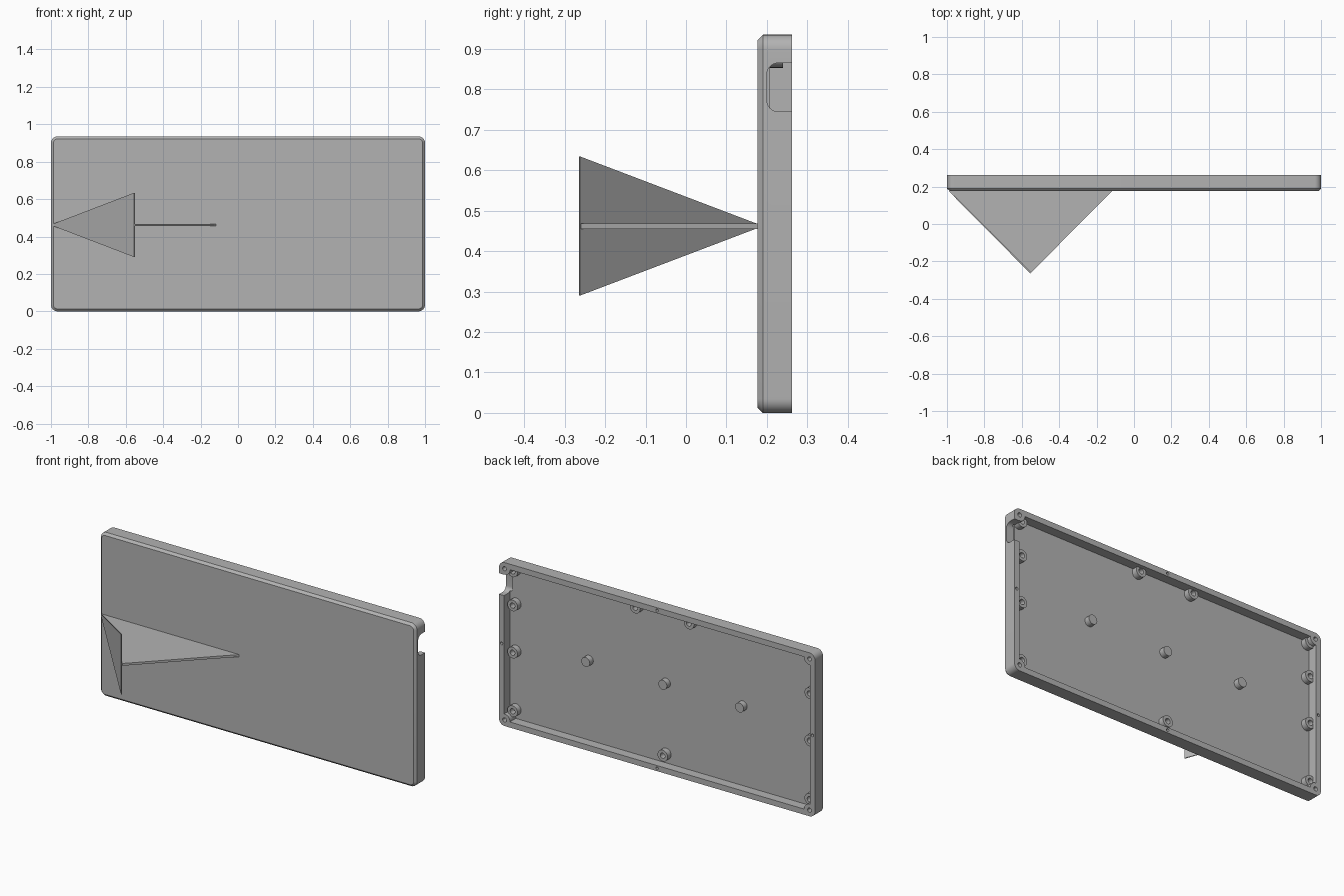
import bpy, bmesh
from math import sin, cos, pi
from mathutils import Vector

if "Cube" in bpy.data.objects:
    bpy.data.objects.remove(bpy.data.objects["Cube"])

GREY = (0.45, 0.45, 0.45, 1)
mat = bpy.data.materials.new("plain_grey")
mat.use_nodes = True
mat.diffuse_color = GREY
mat.node_tree.nodes["Principled BSDF"].inputs["Base Color"].default_value = GREY

FRONT, FLOOR, BACK = 0.177, 0.208, 0.262   # depth levels of the tray
HEIGHT = 0.935
MID = HEIGHT / 2
WALL = 0.032


def loft(name, loops, closed=False):
    """Skin matching point loops; cap both ends, or join last to first."""
    bm = bmesh.new()
    rings = [[bm.verts.new(p) for p in loop] for loop in loops]
    pairs = list(zip(rings, rings[1:]))
    if closed:
        pairs.append((rings[-1], rings[0]))
    else:
        bm.faces.new(rings[0])
        bm.faces.new(rings[-1])
    for a, b in pairs:
        for i in range(len(a)):
            j = (i + 1) % len(a)
            bm.faces.new((a[i], a[j], b[j], b[i]))
    bmesh.ops.recalc_face_normals(bm, faces=bm.faces)
    mesh = bpy.data.meshes.new(name)
    bm.to_mesh(mesh)
    bm.free()
    mesh.materials.append(mat)
    obj = bpy.data.objects.new(name, mesh)
    bpy.context.collection.objects.link(obj)
    return obj


def rounded(y, inset, radius, steps=8):
    """Rounded rectangle in the plane of the tray."""
    pts = []
    cx, cz = 1 - inset - radius, MID - inset - radius
    for q, (sx, sz) in enumerate([(1, 1), (-1, 1), (-1, -1), (1, -1)]):
        for k in range(steps + 1):
            a = (q + k / steps) * pi / 2
            pts.append((sx * cx + radius * cos(a), y, MID + sz * cz + radius * sin(a)))
    return pts


def circle(x, z, r, y, n=24):
    return [(x + r * cos(2 * pi * i / n), y, z + r * sin(2 * pi * i / n)) for i in range(n)]


def rod(name, x, z, r, y0, y1):
    return loft(name, [circle(x, z, r, y0), circle(x, z, r, y1)])


def tube(name, x, z, r, hole, y0, y1):
    return loft(name, [circle(x, z, r, y0), circle(x, z, r, y1),
                       circle(x, z, hole, y1), circle(x, z, hole, y0)], closed=True)


def boolean(target, tool, operation):
    mod = target.modifiers.new("cut", "BOOLEAN")
    mod.operation, mod.solver, mod.object = operation, "EXACT", tool
    bpy.context.view_layer.objects.active = target
    bpy.ops.object.modifier_apply(modifier=mod.name)
    bpy.data.objects.remove(tool)


def smooth(obj):
    bpy.ops.object.select_all(action="DESELECT")
    obj.select_set(True)
    bpy.context.view_layer.objects.active = obj
    bpy.ops.object.shade_smooth_by_angle(angle=0.6)


# Tray: chamfered front, straight walls, open pocket at the back
tray = loft("tray", [
    rounded(FRONT, 0.013, 0.022), rounded(FRONT + 0.013, 0, 0.035),
    rounded(BACK, 0, 0.035), rounded(BACK, WALL, 0.012), rounded(FLOOR, WALL, 0.012)])

# Corner screw posts
corners = [(sx * 0.965, MID + sz * (MID - 0.035)) for sx in (-1, 1) for sz in (-1, 1)]
for x, z in corners:
    boolean(tray, rod("post", x, z, 0.034, FLOOR - 0.01, BACK), "UNION")

# Screw holes in the rim
mids = [(sx * 0.984, MID) for sx in (-1, 1)] + [(0, MID + sz * (MID - 0.016)) for sz in (-1, 1)]
for points, r in ((corners, 0.012), (mids, 0.008)):
    for x, z in points:
        boolean(tray, rod("hole", x, z, r, FLOOR + 0.005, BACK + 0.02), "DIFFERENCE")

# Side notch with rounded inner corners
R, Y0, Z0, Z1 = 0.028, 0.2, 0.745, 0.865
outline = [(0.3, Z0)]
outline += [(Y0 + R - R * sin(a), Z0 + R - R * cos(a)) for a in [k * pi / 16 for k in range(9)]]
outline += [(Y0 + R - R * cos(a), Z1 - R + R * sin(a)) for a in [k * pi / 16 for k in range(9)]]
outline += [(0.3, Z1)]
boolean(tray, loft("notch", [[(x, y, z) for y, z in outline] for x in (0.955, 1.1)]), "DIFFERENCE")
smooth(tray)

# Hollow standoffs along the edges
LEVELS = (0.085, 0.42, 0.69, 0.885)
spots = [(x, z) for x in (-0.95, 0.93) for z in LEVELS]
spots += [(0.154, 0.885), (-0.186, 0.885), (-0.02, 0.085)]
for i, (x, z) in enumerate(spots):
    smooth(tube(f"standoff_{i + 1}", x, z, 0.032, 0.015, FLOOR - 0.005, 0.24))

# Solid pins across the middle
for i, x in enumerate((-0.506, -0.02, 0.468)):
    smooth(rod(f"pin_{i + 1}", x, 0.49, 0.027, FLOOR - 0.005, 0.24))

# Horizontal triangular fin on the front
fin = [(-0.985, FRONT), (-0.117, FRONT), (-0.55, -0.26)]
loft("horizontal_fin", [[(x, y, z) for x, y in fin] for z in (0.455, 0.468)])

# Upright triangular blade along the fin's slanted edge
tip, base = Vector((-0.985, FRONT, 0.462)), Vector((-0.55, -0.262, 0.462))
up = Vector((0, 0, 0.172))
shift = Vector((-0.005, -0.002, 0))
blade = [tip + up * 0.03, tip - up * 0.03, base - up, base + up]
loft("upright_blade", [blade, [p + shift for p in blade]])
